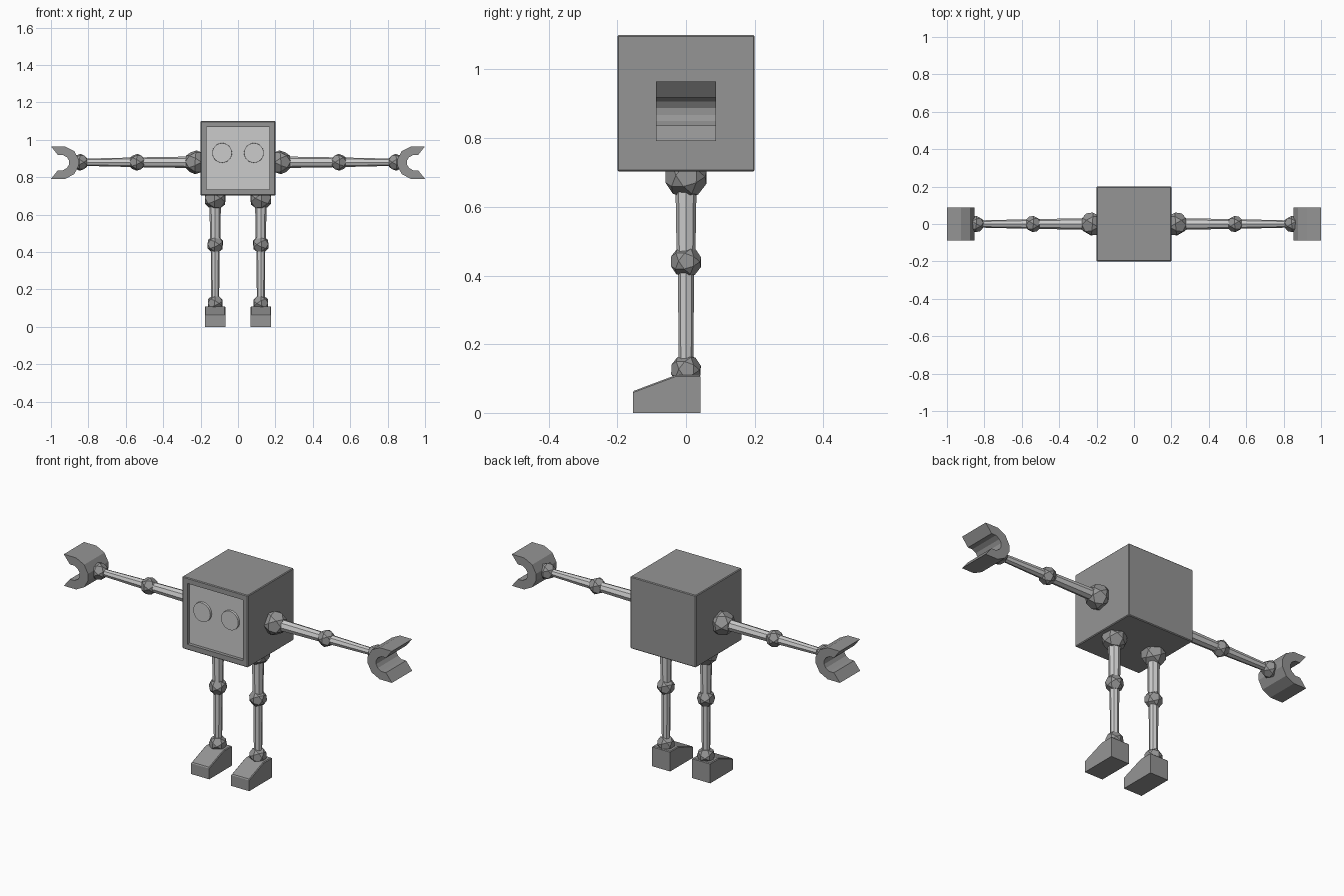
import bpy, bmesh
from mathutils import Vector, Euler

if "Cube" in bpy.data.objects:
    bpy.data.objects.remove(bpy.data.objects["Cube"])


def material(name, v):
    m = bpy.data.materials.new(name)
    m.diffuse_color = (v, v, v, 1)
    m.use_nodes = True
    m.node_tree.nodes["Principled BSDF"].inputs["Base Color"].default_value = m.diffuse_color
    return m


DARK, LIGHT = material("dark_grey", 0.3), material("light_grey", 0.58)


def finish(name, bm, mats=(DARK,), mirror=False):
    bmesh.ops.recalc_face_normals(bm, faces=bm.faces[:])
    me = bpy.data.meshes.new(name)
    bm.to_mesh(me)
    bm.free()
    for m in mats:
        me.materials.append(m)
    ob = bpy.data.objects.new(name, me)
    bpy.context.collection.objects.link(ob)
    if mirror:
        ob.modifiers.new("mirror", 'MIRROR').use_axis[0] = True


def joint(name, loc, r):
    # Faceted ball: the corners of an icosahedron cut off at edge midpoints
    bm = bmesh.new()
    bmesh.ops.create_icosphere(bm, subdivisions=1, radius=1)
    mids = [(e.verts[0].co + e.verts[1].co).normalized() * r for e in bm.edges]
    bm.clear()
    turn = Euler((0.3, 0.4, 0.2)).to_matrix()
    for p in mids:
        bm.verts.new(turn @ p + Vector(loc))
    bmesh.ops.convex_hull(bm, input=bm.verts[:])
    bmesh.ops.dissolve_limit(bm, angle_limit=0.02, verts=bm.verts[:],
                             edges=bm.edges[:])
    finish(name, bm, mirror=True)


def rod(a, b, r1, r2, sides=8):
    a, b = Vector(a), Vector(b)
    bm = bmesh.new()
    bmesh.ops.create_cone(bm, cap_ends=True, segments=sides,
                          radius1=r1, radius2=r2, depth=(b - a).length)
    rot = Vector((0, 0, 1)).rotation_difference(b - a).to_matrix()
    bmesh.ops.rotate(bm, verts=bm.verts[:], matrix=rot)
    bmesh.ops.translate(bm, verts=bm.verts[:], vec=(a + b) / 2)
    return bm


def extrude(points, direction):
    bm = bmesh.new()
    face = bm.faces.new([bm.verts.new(p) for p in points])
    new = bmesh.ops.extrude_face_region(bm, geom=[face])["geom"]
    bmesh.ops.translate(bm, vec=direction,
                        verts=[v for v in new if isinstance(v, bmesh.types.BMVert)])
    bmesh.ops.recalc_face_normals(bm, faces=bm.faces[:])
    return bm


# Boxy body with a recessed, lighter face panel
bm = bmesh.new()
bmesh.ops.create_cube(bm, size=1)
bmesh.ops.scale(bm, verts=bm.verts[:], vec=(0.4, 0.4, 0.397))
bmesh.ops.translate(bm, verts=bm.verts[:], vec=(0, 0, 0.9015))
bm.normal_update()
bmesh.ops.bevel(bm, geom=bm.edges[:], offset=0.004, segments=1, affect='EDGES')
bm.normal_update()
front = min(bm.faces, key=lambda f: f.calc_center_median().y)
bmesh.ops.inset_region(bm, faces=[front], thickness=0.027, use_even_offset=True)
bmesh.ops.inset_region(bm, faces=[front], thickness=0.0005, depth=-0.018)
front.material_index = 1
finish("body", bm, (DARK, LIGHT))

# Eyes
finish("eyes", rod((0.085, -0.175, 0.93), (0.085, -0.194, 0.93),
                   0.053, 0.052, 32), (LIGHT,), True)

# Arm and leg joints
AZ, LX = 0.88, 0.122
joint("shoulder", (0.225, 0, AZ), 0.064)
joint("elbow", (0.54, 0, AZ), 0.045)
joint("wrist", (0.845, 0, AZ), 0.045)
joint("hip", (LX, 0, 0.688), 0.063)
joint("knee", (LX, 0, 0.44), 0.046)
joint("ankle", (LX, 0, 0.125), 0.045)

# Limb segments
for name, a, b, r1, r2 in (
        ("upper_arm", (0.23, 0, AZ), (0.54, 0, AZ), 0.031, 0.026),
        ("forearm", (0.54, 0, AZ), (0.84, 0, AZ), 0.026, 0.019),
        ("thigh", (LX, 0, 0.68), (LX, 0, 0.44), 0.031, 0.027),
        ("shin", (LX, 0, 0.44), (LX, 0, 0.13), 0.024, 0.021)):
    finish(name, rod(a, b, r1, r2), (LIGHT,), True)

# Open claw hands, profile is symmetric about the arm height
inner = [(0.903, 0.010), (0.914, 0.028), (0.936, 0.041), (0.963, 0.041)]
outer = [(1.0, 0.087), (0.925, 0.087), (0.876, 0.062), (0.852, 0.018)]
half = inner + outer
loop = half + [(x, -z) for x, z in reversed(half)]
finish("hand", extrude([(x, -0.088, AZ - 0.002 + z) for x, z in loop],
                       (0, 0.176, 0)), mirror=True)

# Wedge feet with softened top edges
side = [(0.042, 0), (0.042, 0.11), (-0.03, 0.11), (-0.155, 0.063), (-0.155, 0)]
bm = extrude([(LX - 0.055, y, z) for y, z in side], (0.11, 0, 0))
top = [e for e in bm.edges if all(v.co.z > 0.05 for v in e.verts)]
bmesh.ops.bevel(bm, geom=top, offset=0.004, segments=1, affect='EDGES')
finish("foot", bm, mirror=True)
